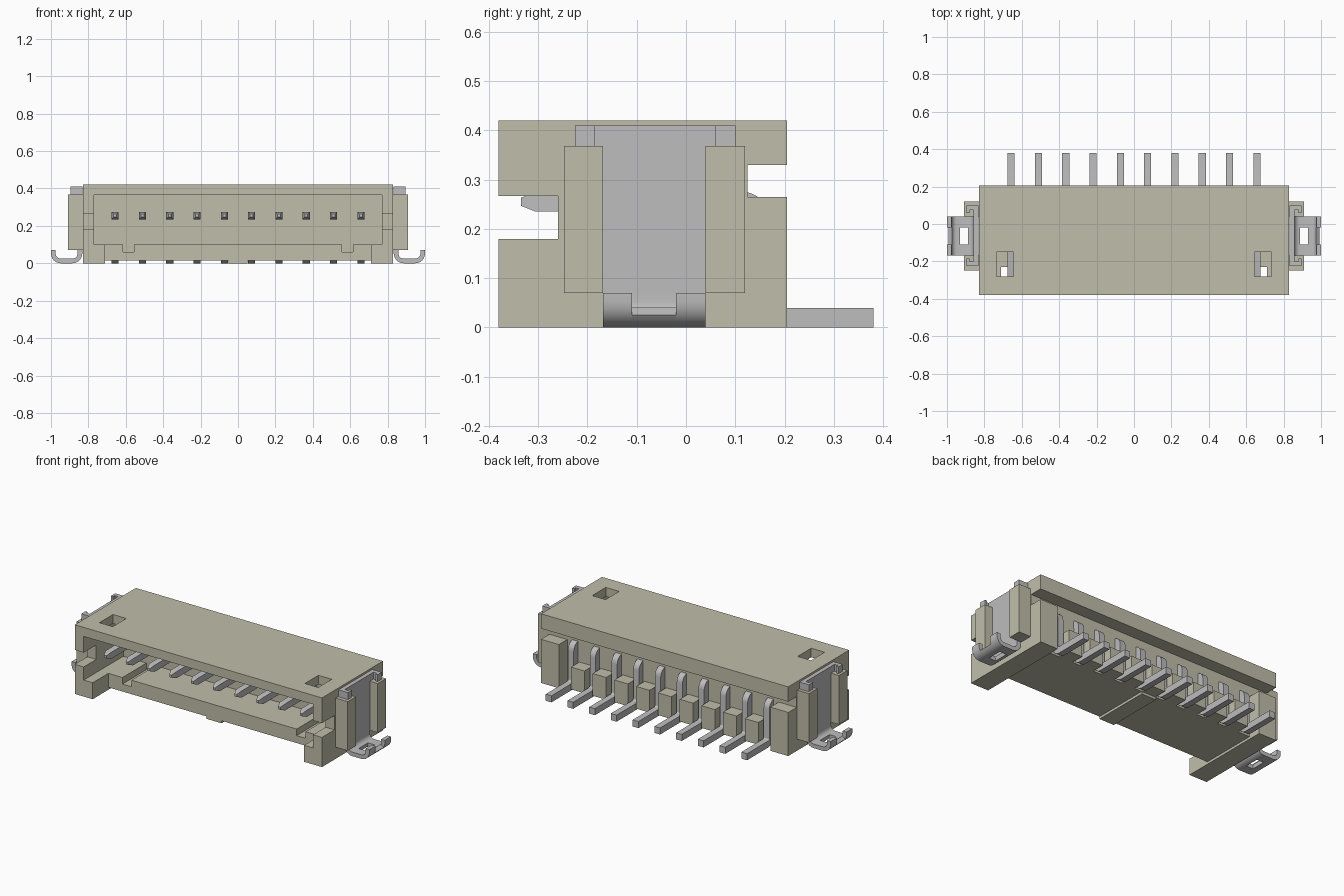
import bpy, bmesh, math
from mathutils import Vector

cube = bpy.data.objects.get("Cube")
if cube:
    bpy.data.objects.remove(cube, do_unlink=True)


def material(name, rgb):
    m = bpy.data.materials.new(name)
    m.use_nodes = True
    m.diffuse_color = (*rgb, 1)
    bsdf = m.node_tree.nodes["Principled BSDF"]
    bsdf.inputs["Base Color"].default_value = (*rgb, 1)
    bsdf.inputs["Roughness"].default_value = 0.6
    return m


BEIGE = material("beige_plastic", (0.53, 0.515, 0.40))
METAL = material("tinned_metal", (0.51, 0.51, 0.515))


def finish(name, bm, mat, smooth=False):
    bmesh.ops.recalc_face_normals(bm, faces=bm.faces)
    me = bpy.data.meshes.new(name)
    bm.to_mesh(me)
    bm.free()
    me.materials.append(mat)
    ob = bpy.data.objects.new(name, me)
    bpy.context.collection.objects.link(ob)
    if smooth:
        bpy.ops.object.select_all(action='DESELECT')
        ob.select_set(True)
        bpy.context.view_layer.objects.active = ob
        bpy.ops.object.shade_smooth_by_angle(angle=math.radians(35))
    return ob


def add_box(bm, x, y, z):
    vs = bmesh.ops.create_cube(bm, size=1)["verts"]
    for v in vs:
        v.co = Vector([(a + b) / 2 + c * abs(b - a) for (a, b), c in zip((x, y, z), v.co)])


def box(name, x, y, z, mat=BEIGE):
    bm = bmesh.new()
    add_box(bm, x, y, z)
    return finish(name, bm, mat)


def arc(cx, cy, r, a0, a1, n=6):
    return [(cx + r * math.cos(math.radians(a0 + (a1 - a0) * i / n)),
             cy + r * math.sin(math.radians(a0 + (a1 - a0) * i / n))) for i in range(n + 1)]


def add_strip(bm, path, thick, w0, w1, place, tip=1.0):
    """Sweep a rectangular section along a flat path; tip scales the first end."""
    pts = [Vector(p) for p in path]
    rings = []
    for i, p in enumerate(pts):
        t = (pts[min(i + 1, len(pts) - 1)] - pts[max(i - 1, 0)]).normalized()
        k = tip if i == 0 else 1.0
        n = Vector((-t.y, t.x)) * thick / 2 * k
        mid, half = (w0 + w1) / 2, (w1 - w0) / 2 * k
        rings.append([bm.verts.new(place(*(p + n * a), mid + half * b))
                      for a, b in ((1, 1), (1, -1), (-1, -1), (-1, 1))])
    for a, b in zip(rings, rings[1:]):
        for j in range(4):
            k = (j + 1) % 4
            bm.faces.new((a[j], a[k], b[k], b[j]))
    bm.faces.new(rings[0])
    bm.faces.new(rings[-1])


# Housing: solid block with openings cut out
housing = box("housing", (-0.83, 0.83), (-0.38, 0.205), (0, 0.42))
cuts = [
    ((-0.77, 0.77), (-0.5, 0.0), (0.10, 0.365)),      # mating cavity
    ((-0.71, 0.71), (-0.5, -0.23), (-0.1, 0.2)),      # floor set back between front legs
    ((-1, 1), (-0.5, -0.26), (0.18, 0.267)),          # side wall notches
    ((-1, 1), (0.125, 0.5), (0.265, 0.33)),           # slot under the rear overhang
    ((-0.71, 0.71), (0.125, 0.5), (-0.1, 0.33)),      # rear pocket for the contacts
]
for s in (-1, 1):
    cuts += [
        (sorted((s * 0.05, s * 0.71)), (-0.5, 0.5), (-0.1, 0.015)),   # underside relief
        (sorted((s * 0.555, s * 0.615)), (-0.5, 0.0), (0.06, 0.15)),  # floor key slot
        (sorted((s * 0.645, s * 0.735)), (-0.28, -0.15), (0.3, 0.5)), # roof window
    ]
for c in cuts:
    cutter = box("cutter", *c)
    cutter.hide_render = True
    mod = housing.modifiers.new("cut", 'BOOLEAN')
    mod.operation, mod.solver, mod.object = 'DIFFERENCE', 'EXACT', cutter
    bpy.ops.object.select_all(action='DESELECT')
    bpy.context.view_layer.objects.active = housing
    housing.select_set(True)
    bpy.ops.object.modifier_apply(modifier=mod.name)
    bpy.data.objects.remove(cutter, do_unlink=True)

# Contacts: tapered tip, down bend behind the wall, flat solder foot
PITCH, COUNT = 0.146, 10
pin_path = ([(-0.335, 0.255), (-0.305, 0.255)] + arc(0.116, 0.225, 0.03, 90, 0)
            + arc(0.176, 0.05, 0.03, 180, 270) + [(0.38, 0.02)])
for i in range(COUNT):
    x = (i - (COUNT - 1) / 2) * PITCH
    bm = bmesh.new()
    add_strip(bm, pin_path, 0.04, x - 0.019, x + 0.019, lambda u, v, w: (w, u, v), tip=0.4)
    finish(f"contact_{i + 1}", bm, METAL, smooth=True)
    # Rear separator between neighbouring contacts
    if i < COUNT - 1:
        xm = x + PITCH / 2
        box(f"separator_{i + 1}", (xm - 0.045, xm + 0.045), (0.12, 0.205), (0.015, 0.15))

# Side towers and solder clips, mirrored
bend_in = arc(0.885, 0.0525, 0.04, 180, 270)
bend_out = arc(0.9475, 0.0525, 0.04, 270, 360)
for s, side in ((1, "left"), (-1, "right")):
    for y0, y1, end in ((-0.248, -0.168, "front"), (0.04, 0.12, "rear")):
        box(f"{side}_{end}_tower", sorted((s * 0.82, s * 0.91)), (y0, y1), (0.07, 0.368))

    bm = bmesh.new()
    # Upright plate with returned arms
    add_box(bm, sorted((s * 0.8325, s * 0.8575)), (-0.225, 0.1), (0.07, 0.41))
    for y0, y1, l0, l1 in ((-0.225, -0.2, -0.225, -0.185), (0.075, 0.1, 0.06, 0.1)):
        add_box(bm, sorted((s * 0.8575, s * 0.88)), (y0, y1), (0.09, 0.41))
        add_box(bm, sorted((s * 0.88, s * 0.895)), (l0, l1), (0.09, 0.41))
    # Foot: two full rails, with a broken strip between them forming the slot
    place = lambda u, v, w: (s * u, w, v)
    rail = [(0.845, 0.075)] + bend_in + bend_out + [(0.9875, 0.07)]
    add_strip(bm, rail, 0.025, -0.168, -0.11, place)
    add_strip(bm, rail, 0.025, -0.02, 0.04, place)
    add_strip(bm, [(0.845, 0.075)] + bend_in, 0.025, -0.11, -0.02, place)
    add_strip(bm, [(0.93, 0.0125)] + bend_out[:5], 0.025, -0.11, -0.02, place)
    finish(f"{side}_solder_clip", bm, METAL, smooth=True)
